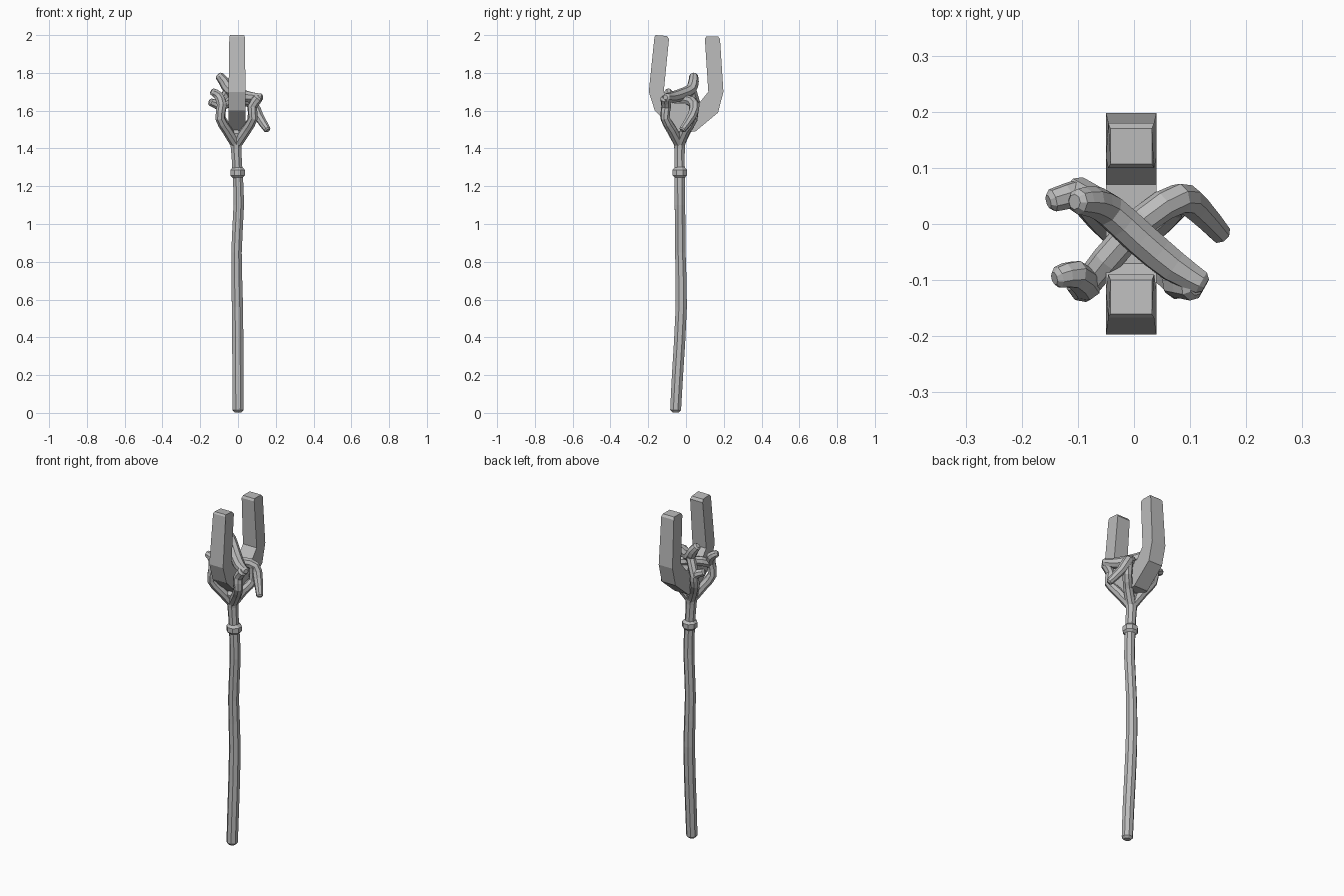
import bpy, bmesh
from math import cos, sin, tau
from mathutils import Vector

old = bpy.data.objects.get("Cube")
if old:
    bpy.data.objects.remove(old, do_unlink=True)

grey = bpy.data.materials.new("plain grey")
grey.use_nodes = True
grey.diffuse_color = (0.5, 0.5, 0.5, 1)
grey.node_tree.nodes["Principled BSDF"].inputs["Base Color"].default_value = (0.5, 0.5, 0.5, 1)


def finish(name, bm):
    bmesh.ops.recalc_face_normals(bm, faces=bm.faces)
    mesh = bpy.data.meshes.new(name)
    bm.to_mesh(mesh)
    bm.free()
    mesh.materials.append(grey)
    obj = bpy.data.objects.new(name, mesh)
    bpy.context.collection.objects.link(obj)
    return obj


def soften(points):
    """Add a curved midpoint between each pair of (x, y, z, radius) points."""
    p = [Vector(q) for q in points]
    out = []
    for i in range(len(p) - 1):
        before, after = p[max(i - 1, 0)], p[min(i + 2, len(p) - 1)]
        out += [p[i], (p[i] + p[i + 1]) * 0.5625 - (before + after) * 0.0625]
    return out + [p[-1]]


def limb(name, points, sides=8, round_start=False):
    """Sweep a faceted tube along a path, with blunt chamfered ends."""
    path = soften(points)

    def cap(end, inner):
        step = (end.xyz - inner.xyz).normalized() * end.w * 0.4
        return Vector((*(end.xyz + step), end.w * 0.6))

    path.append(cap(path[-1], path[-2]))
    if round_start:
        path.insert(0, cap(path[0], path[1]))
    bm = bmesh.new()
    rings = []
    side = Vector((1, 0, 0))
    for i, p in enumerate(path):
        along = (path[min(i + 1, len(path) - 1)].xyz - path[max(i - 1, 0)].xyz).normalized()
        side = (side - along * side.dot(along)).normalized()
        up = along.cross(side)
        rings.append([bm.verts.new(p.xyz + (side * cos(a) + up * sin(a)) * p.w)
                      for a in (tau * (k + 0.5) / sides for k in range(sides))])
    for a, b in zip(rings, rings[1:]):
        for k in range(sides):
            n = (k + 1) % sides
            bm.faces.new((a[k], a[n], b[n], b[k]))
    bm.faces.new(rings[0])
    bm.faces.new(rings[-1])
    return finish(name, bm)


# Slightly crooked shaft
limb("shaft", [(0, -.055, .015, .031), (0, -.045, .2, .032), (-.003, -.025, .56, .032),
               (-.008, -.03, .85, .03), (.004, -.032, 1.1, .03), (-.002, -.033, 1.27, .029),
               (-.01, -.034, 1.4, .03), (-.01, -.034, 1.48, .042)], round_start=True)

# Collar band
limb("collar", [(-.002, -.033, 1.258, .042), (-.002, -.033, 1.286, .042)], round_start=True)

# Claw: four roots rising from the fork, two of them crossing over the top
fork = (-.01, -.034, 1.42, .028)
limb("front_left_branch", [fork, (.045, -.075, 1.5, .027), (.08, -.11, 1.56, .025),
                           (.075, -.105, 1.62, .026), (.105, -.11, 1.665, .027)])
limb("crossing_branch", [(.12, -.105, 1.67, .022), (.07, -.075, 1.67, .03),
                         (.01, -.025, 1.685, .032), (-.045, .025, 1.71, .031),
                         (-.075, .04, 1.755, .028), (-.1, .04, 1.785, .023)],
     round_start=True)
limb("front_right_branch", [fork, (-.06, -.08, 1.5, .027), (-.095, -.11, 1.56, .026),
                            (-.085, -.11, 1.63, .027), (-.105, -.09, 1.68, .026),
                            (-.135, -.095, 1.7, .02)])
limb("under_branch", [(-.085, -.11, 1.62, .024), (-.05, -.065, 1.645, .027),
                      (.02, .01, 1.655, .027), (.08, .045, 1.63, .028),
                      (.11, .03, 1.57, .026), (.155, -.018, 1.5, .019)])
limb("back_left_branch", [fork, (.04, .0, 1.5, .027), (.075, .035, 1.55, .026),
                          (.075, .042, 1.63, .027)])
limb("back_right_branch", [fork, (-.055, .005, 1.5, .027), (-.09, .045, 1.56, .026),
                           (-.095, .055, 1.62, .026), (-.145, .042, 1.645, .021)])
limb("back_brace", [(-.1, .06, 1.61, .025), (-.075, .045, 1.66, .026), (-.05, .03, 1.71, .026)])

# Two-pronged fork: a (y, z) outline extruded sideways, its prong ends chamfered
outline = [(-.05, 1.49), (-.165, 1.6), (-.197, 1.7), (-.167, 1.99), (-.16, 2), (-.1, 1.995),
           (-.09, 1.98), (-.118, 1.7), (-.07, 1.64), (.07, 1.64), (.118, 1.7),
           (.1, 1.98), (.107, 1.993), (.17, 1.993), (.18, 1.98), (.198, 1.7),
           (.17, 1.59), (.05, 1.49)]
bm = bmesh.new()
sides = [[bm.verts.new((-.005 + s * (.037 if z > 1.992 else .045 - .004 * (z > 1.9)), y, z))
          for y, z in outline] for s in (-1, 1)]
count = len(outline)
for i in range(count):
    n = (i + 1) % count
    bm.faces.new((sides[0][i], sides[0][n], sides[1][n], sides[1][i]))
for loop in sides:
    bm.faces.new(loop)
finish("two_pronged_head", bm)
